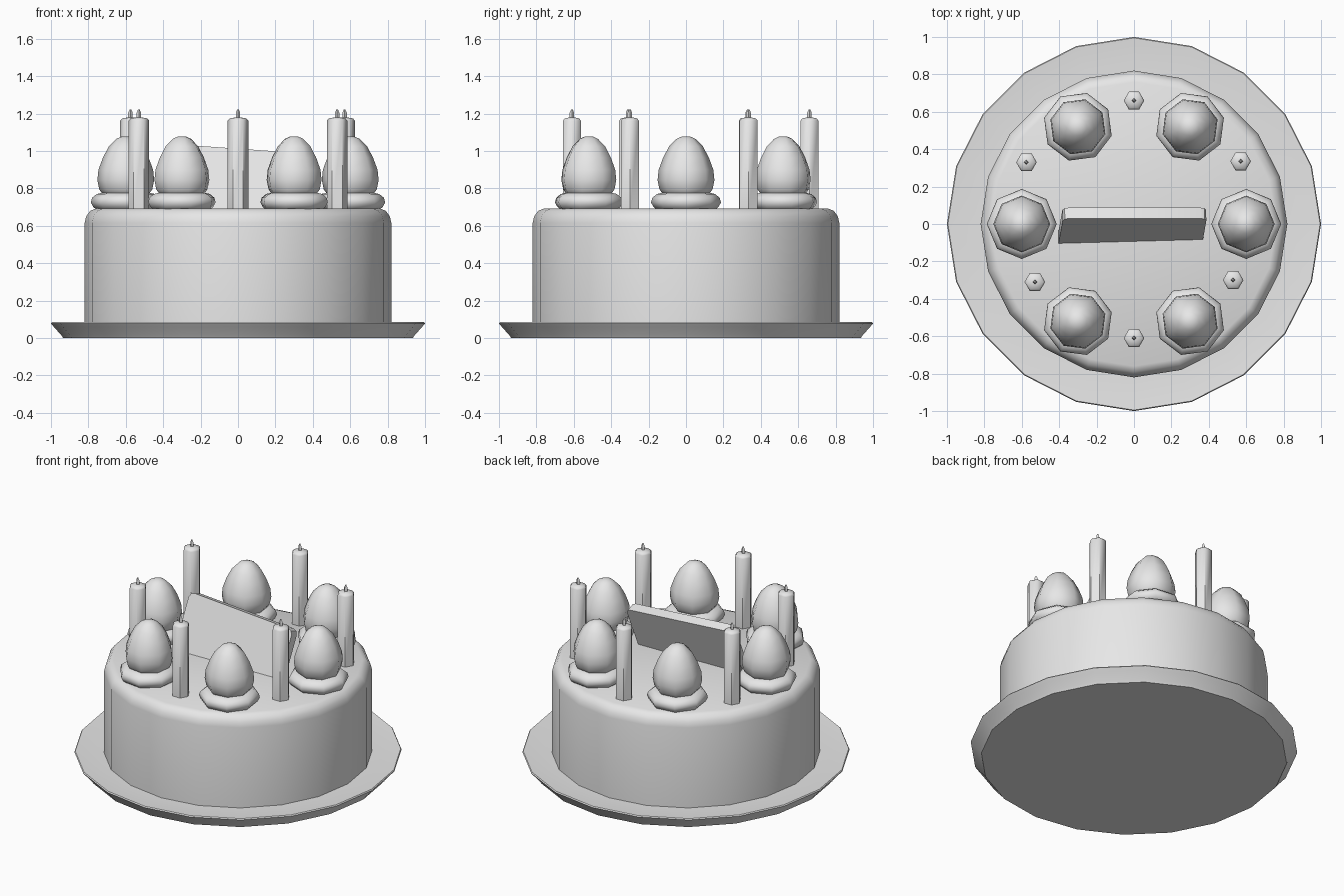
import bpy, bmesh, math
from mathutils import Matrix, Vector

if "Cube" in bpy.data.objects:
    bpy.data.objects.remove(bpy.data.objects["Cube"])

grey = bpy.data.materials.new("plain_grey")
grey.diffuse_color = (0.8, 0.8, 0.8, 1)
grey.use_nodes = True
grey.node_tree.nodes["Principled BSDF"].inputs["Base Color"].default_value = grey.diffuse_color


def finish(bm, name, smooth_angle, matrix=None):
    bmesh.ops.recalc_face_normals(bm, faces=bm.faces[:])
    mesh = bpy.data.meshes.new(name)
    bm.to_mesh(mesh)
    bm.free()
    mesh.materials.append(grey)
    ob = bpy.data.objects.new(name, mesh)
    bpy.context.collection.objects.link(ob)
    if matrix:
        ob.matrix_world = matrix
    bpy.ops.object.select_all(action='DESELECT')
    bpy.context.view_layer.objects.active = ob
    ob.select_set(True)
    bpy.ops.object.shade_smooth_by_angle(angle=math.radians(smooth_angle))
    return ob


def lathe(name, profile, sides, smooth_angle, loc=(0, 0, 0), turn=0):
    """Closed solid of revolution from (radius, height) points, bottom to top."""
    bm = bmesh.new()
    rings = [[bm.verts.new((r * math.cos(math.tau * i / sides),
                            r * math.sin(math.tau * i / sides), z))
              for i in range(sides)] for r, z in profile]
    for low, high in zip(rings, rings[1:]):
        for i in range(sides):
            j = (i + 1) % sides
            bm.faces.new((low[i], low[j], high[j], high[i]))
    bm.faces.new(rings[0][::-1])
    bm.faces.new(rings[-1])
    return finish(bm, name, smooth_angle,
                  Matrix.Translation(loc) @ Matrix.Rotation(turn, 4, 'Z'))


# Plate with a flared rim and a slightly sunken middle
lathe("plate", [(0.935, 0), (0.945, 0.015), (0.985, 0.06), (1.0, 0.078),
                (0.995, 0.085), (0.96, 0.082), (0.84, 0.075)], 20, 40)

# Cake with a rounded top edge
lathe("cake", [(0.82, 0.07), (0.82, 0.615), (0.812, 0.65),
               (0.79, 0.68), (0.76, 0.692)], 20, 40)

# Cream dollops, each with a strawberry on top
TOP = 0.69
for k in range(6):
    a = k * math.pi / 3
    loc = (0.6 * math.cos(a), 0.6 * math.sin(a), TOP)
    lathe(f"cream_{k}", [(0.15, -0.01), (0.175, 0.012), (0.187, 0.035),
                         (0.18, 0.06), (0.155, 0.08), (0.12, 0.088)],
          8, 65, loc, a)
    lathe(f"strawberry_{k}", [(0.11, 0.06), (0.142, 0.105), (0.152, 0.155),
                              (0.146, 0.21), (0.122, 0.275), (0.09, 0.335),
                              (0.05, 0.375), (0.02, 0.388)],
          8, 65, loc, a)

# Candles with wicks, between the strawberries
for k, (x, y) in enumerate([(0, 0.66), (0.57, 0.335), (0.53, -0.3),
                            (0, -0.61), (-0.53, -0.31), (-0.575, 0.33)]):
    lathe(f"candle_{k}", [(0.055, -0.01), (0.055, 0.472), (0.045, 0.484),
                          (0.01, 0.49)], 6, 50, (x, y, TOP))
    lathe(f"wick_{k}", [(0.012, 0.48), (0.012, 0.515), (0.004, 0.532)],
          4, 50, (x, y, TOP))

# Leaning message plaque, sunk into the cake
W, H, T = 0.77, 0.42, 0.062
bm = bmesh.new()
bmesh.ops.create_cube(bm, size=1)
bmesh.ops.scale(bm, vec=(W, T, H), verts=bm.verts[:])
bmesh.ops.translate(bm, vec=(0, T / 2, -H / 2), verts=bm.verts[:])
corners = [e for e in bm.edges
           if abs((e.verts[0].co - e.verts[1].co).normalized().y) > 0.9]
bmesh.ops.bevel(bm, geom=corners, offset=0.035, segments=2, profile=0.5,
                affect='EDGES')
finish(bm, "plaque", 35,
       Matrix.Translation((0.005, 0.03, 1.012))
       @ Matrix.Rotation(math.radians(4), 4, 'Y')
       @ Matrix.Rotation(math.radians(-21), 4, 'X'))
